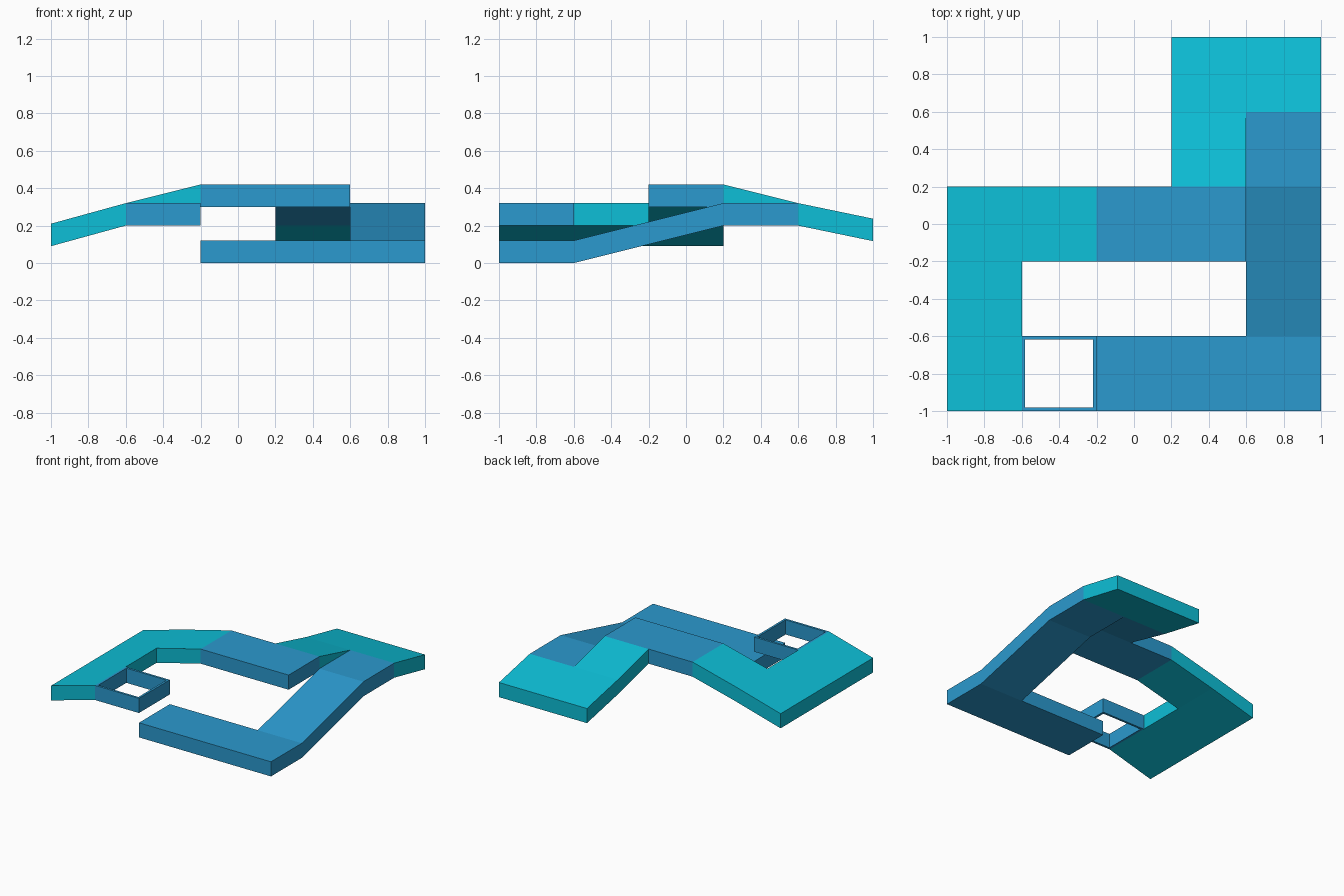
import bpy, bmesh

if "Cube" in bpy.data.objects:
    bpy.data.objects.remove(bpy.data.objects["Cube"])

T = 0.12  # thickness of every walkway slab


def material(name, rgb):
    m = bpy.data.materials.new(name)
    m.diffuse_color = (*rgb, 1)
    m.use_nodes = True
    m.node_tree.nodes["Principled BSDF"].inputs["Base Color"].default_value = m.diffuse_color
    return m


BLUE = material("blue", (0.024, 0.32, 0.62))
CYAN = material("cyan", (0.004, 0.52, 0.68))


def finish(name, bm, *mats):
    bmesh.ops.recalc_face_normals(bm, faces=bm.faces)
    me = bpy.data.meshes.new(name)
    bm.to_mesh(me)
    bm.free()
    for m in mats:
        me.materials.append(m)
    ob = bpy.data.objects.new(name, me)
    bpy.context.collection.objects.link(ob)
    return ob


def slab(name, mat, axis, path, lo, hi, under=None):
    """Slab whose underside follows path [(along, z), ...], spanning lo..hi sideways."""
    bm = bmesh.new()
    rings = []
    for a, z in path:
        pts = [(lo, z), (hi, z), (hi, z + T), (lo, z + T)]
        rings.append([bm.verts.new((a, s, h) if axis == "x" else (s, a, h)) for s, h in pts])
    for r, q in zip(rings, rings[1:]):
        for i in range(4):
            j = (i + 1) % 4
            f = bm.faces.new((r[i], r[j], q[j], q[i]))
            if under and i == 0:
                f.material_index = 1
    bm.faces.new(rings[0])
    bm.faces.new(rings[-1])
    return finish(name, bm, *([mat, under] if under else [mat]))


# Lower walkway: front bar, then a ramp rising along the right edge to a landing
slab("front_walkway", BLUE, "x", [(-0.2, 0), (0.6, 0)], -1, -0.6)
slab("right_ramp", BLUE, "y", [(-1, 0), (-0.6, 0), (0.2, 0.2), (0.6, 0.2)], 0.6, 1)

# Upper bridge with slopes falling to the back and to the left
slab("bridge", BLUE, "x", [(-0.2, 0.3), (0.6, 0.3)], -0.2, 0.2)
slab("back_slope_upper", CYAN, "y", [(0.2, 0.3), (0.6, 0.2)], 0.2, 0.6, BLUE)
slab("back_slope_lower", CYAN, "y", [(0.6, 0.2), (1, 0.117)], 0.2, 1)
slab("left_slope_upper", CYAN, "x", [(-0.6, 0.2), (-0.2, 0.3)], -0.2, 0.2)
slab("left_slope_lower", CYAN, "x", [(-1, 0.09), (-0.6, 0.2)], -1, 0.2)

# Thin open square frame filling the gap in the loop
bm = bmesh.new()
cx, cy = -0.4, -0.8
rings = []
for half, z in [(0.2, 0.2), (0.2, 0.32), (0.182, 0.32), (0.182, 0.2)]:
    rings.append([bm.verts.new((cx + sx * half, cy + sy * half, z))
                  for sx, sy in [(-1, -1), (1, -1), (1, 1), (-1, 1)]])
for k in range(4):
    r, q = rings[k], rings[(k + 1) % 4]
    for i in range(4):
        j = (i + 1) % 4
        bm.faces.new((r[i], r[j], q[j], q[i]))
finish("open_frame", bm, BLUE)
